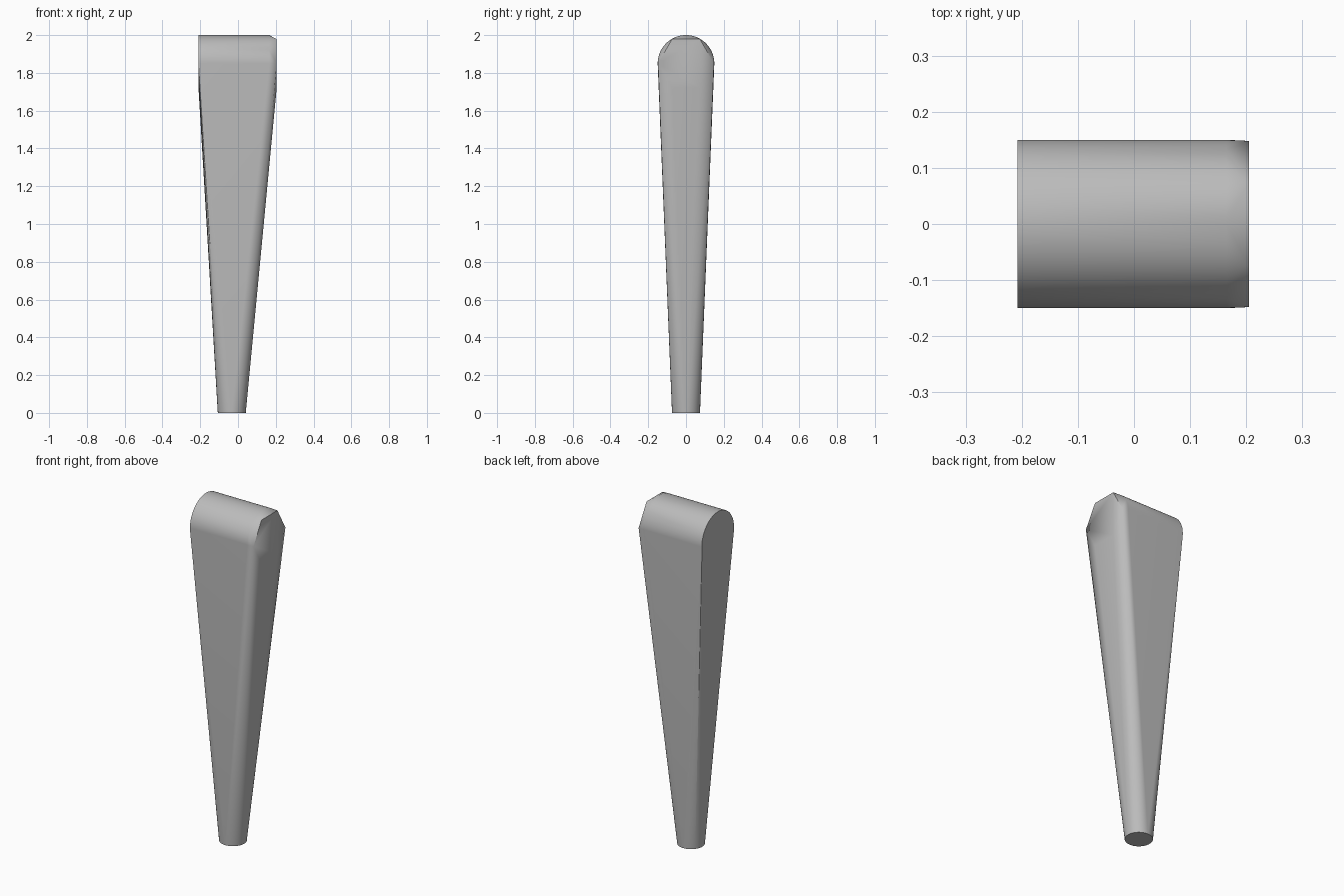
import bpy, bmesh
from math import sin, cos, pi

if "Cube" in bpy.data.objects:
    bpy.data.objects.remove(bpy.data.objects["Cube"], do_unlink=True)

grey = bpy.data.materials.new("plain_grey")
grey.use_nodes = True
grey.diffuse_color = (0.5, 0.5, 0.5, 1)
grey.node_tree.nodes["Principled BSDF"].inputs["Base Color"].default_value = (0.5, 0.5, 0.5, 1)

HEAD_Z, HEAD_R = 1.85, 0.15
FOOT_X, FOOT_R = -0.033, 0.074

bm = bmesh.new()


def ring(sides, radius, place):
    """Add a ring of points; place maps the two ring offsets to a position."""
    for i in range(sides):
        a = 2 * pi * i / sides
        bm.verts.new(place(radius * cos(a), radius * sin(a)))


# Round head, running side to side
for x in (-0.208, 0.165):
    ring(64, HEAD_R, lambda u, v: (x, u, HEAD_Z + v))
# Six-sided end facet of the head
ring(6, 0.148, lambda u, v: (0.205, u, HEAD_Z + v))
# Round foot
ring(48, FOOT_R, lambda u, v: (FOOT_X + u, v, 0))

# Skin stretched over all rings forms the tapered body
bmesh.ops.convex_hull(bm, input=bm.verts)
bmesh.ops.dissolve_limit(bm, angle_limit=0.002, verts=bm.verts, edges=bm.edges)
bmesh.ops.recalc_face_normals(bm, faces=bm.faces)

mesh = bpy.data.meshes.new("tapered_leg")
bm.to_mesh(mesh)
bm.free()
leg = bpy.data.objects.new("tapered_leg", mesh)
bpy.context.collection.objects.link(leg)
mesh.materials.append(grey)

bpy.ops.object.select_all(action="DESELECT")
leg.select_set(True)
bpy.context.view_layer.objects.active = leg
bpy.ops.object.shade_smooth_by_angle(angle=pi / 6)
